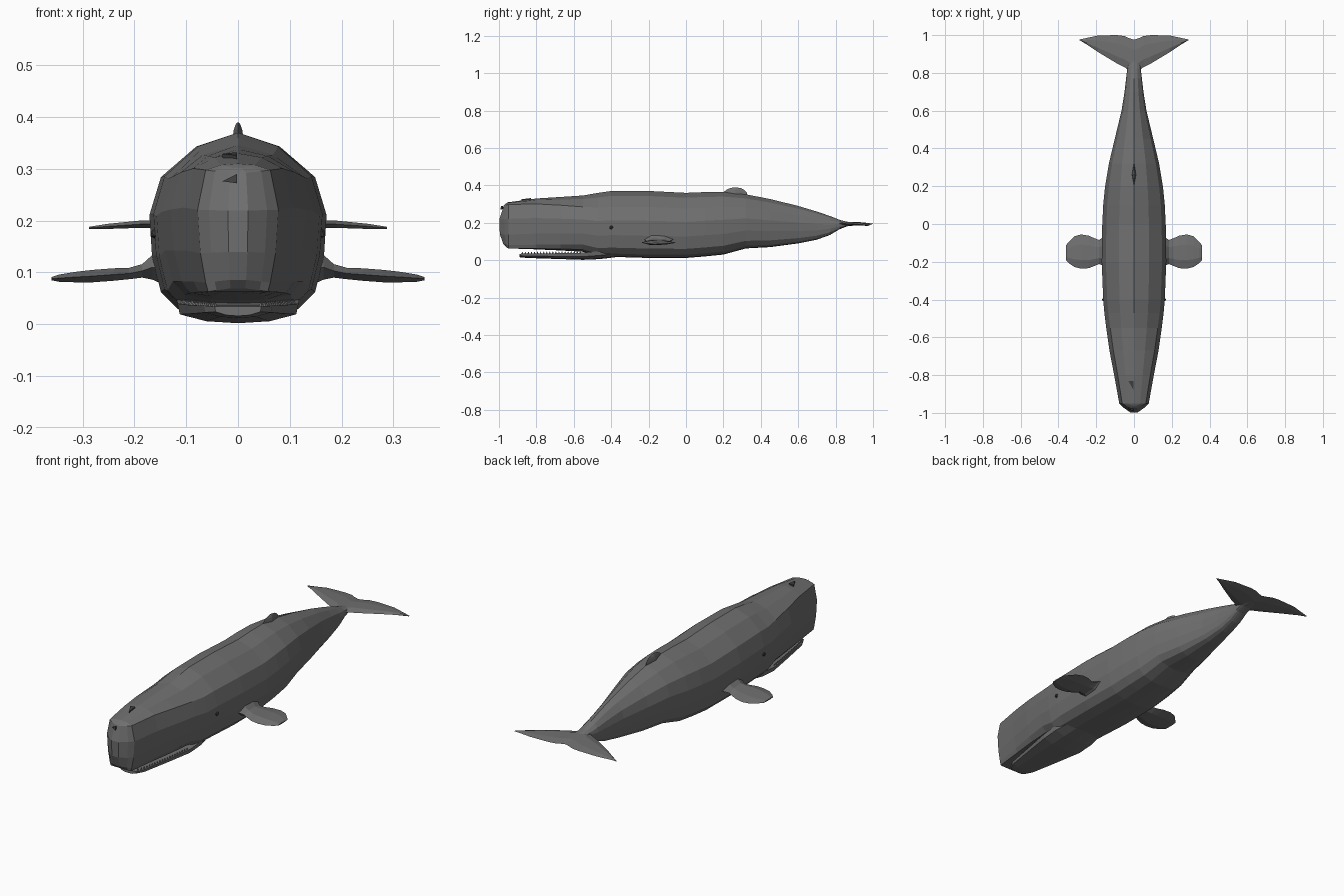
import bpy, bmesh, math
from mathutils import Vector

if "Cube" in bpy.data.objects:
    bpy.data.objects.remove(bpy.data.objects["Cube"])


def material(name, v):
    m = bpy.data.materials.new(name)
    m.diffuse_color = (v, v, v, 1)
    m.use_nodes = True
    m.node_tree.nodes["Principled BSDF"].inputs["Base Color"].default_value = m.diffuse_color
    return m


SKIN = material("whale grey", 0.16)
DARK = material("dark grey", 0.05)


def finish(name, bm, mat=SKIN):
    bmesh.ops.remove_doubles(bm, verts=bm.verts, dist=0.0004)
    bmesh.ops.recalc_face_normals(bm, faces=bm.faces)
    me = bpy.data.meshes.new(name)
    bm.to_mesh(me)
    bm.free()
    me.materials.append(mat)
    ob = bpy.data.objects.new(name, me)
    bpy.context.collection.objects.link(ob)
    return ob


def loft(name, rings, strip_caps=False, mat=SKIN):
    """Skin a list of equal-length closed rings and cap the ends."""
    bm = bmesh.new()
    vs = [[bm.verts.new(p) for p in r] for r in rings]
    n = len(rings[0])
    for a, b in zip(vs, vs[1:]):
        for i in range(n):
            j = (i + 1) % n
            bm.faces.new((a[i], a[j], b[j], b[i]))
    for r in (vs[0], vs[-1]):
        if strip_caps:  # join left and right halves in level strips
            h = n // 2
            for i in range(h):
                q = [r[i], r[i + 1], r[-i - 1], r[-i]]
                bm.faces.new(list(dict.fromkeys(q)))
        else:
            bm.faces.new(r)
    return finish(name, bm, mat)


def mirrored(half):
    """Full ring from a half ring running top centre to bottom centre."""
    return half + [(-x, y, z) for x, y, z in reversed(half[1:-1])]


# body: half cross-sections (share of width, share of height)
HEAD = [(0, 1), (.42, .99), (.8, .95), (1, .64), (.93, .3), (.8, .07), (.74, 0), (.4, 0), (0, 0)]
TRUNK = [(0, 1), (.47, .925), (.87, .76), (1, .555), (.97, .33), (.87, .14), (.68, .05), (.36, .01), (0, 0)]

# y, half width, top, bottom, blend from head to trunk
STATIONS = [
    (-.95, .078, .31, .063, 0), (-.8, .105, .33, .058, .3),
    (-.67, .13, .338, .052, .55), (-.55, .147, .346, .045, .8),
    (-.47, .157, .36, .018, .95), (-.4, .163, .37, .018, 1),
    (-.2, .171, .37, .012, 1), (0, .168, .36, .012, 1),
    (.1, .163, .364, .02, 1), (.2, .153, .365, .03, 1),
    (.32, .133, .352, .063, 1), (.45, .102, .327, .07, 1),
    (.6, .066, .29, .09, 1), (.7, .05, .26, .11, 1),
    (.77, .042, .236, .135, 1), (.82, .036, .216, .165, 1),
    (.86, .034, .206, .181, 1), (.93, .012, .199, .188, 1)]


def body_ring(y, w, top, bot, t):
    half = []
    for (hx, hz), (bx, bz) in zip(HEAD, TRUNK):
        half.append((w * (hx + (bx - hx) * t), y, bot + (top - bot) * (hz + (bz - hz) * t)))
    return mirrored(half)


rings = [body_ring(*s) for s in STATIONS]
# rounded forehead: shrink the first ring and push it forward
for s, zs, d in ((.72, .98, .022), (.25, .95, .048)):
    cap = []
    for x, y, z in body_ring(*STATIONS[0]):
        k = (z - .187) / .1235
        cap.append((x * s, -.95 - d * math.sqrt(max(0, 1 - k * k * .95)) * 1.03, .187 + (z - .187) * zs))
    rings.insert(0, cap)
loft("body", rings, True)

# lower jaw
jaw = []
for y, w, top, bot in [(-.89, .045, .034, .016), (-.85, .066, .036, .012), (-.7, .092, .037, .007),
                       (-.55, .117, .04, .002), (-.46, .118, .05, .006), (-.36, .10, .06, .018)]:
    h = top - bot
    jaw.append(mirrored([(0, y, top), (w, y, top), (w * .96, y, bot + h * .45),
                         (w * .52, y, bot + h * .1), (0, y, bot)]))
loft("lower_jaw", jaw, True)

# teeth along both edges of the jaw
bm = bmesh.new()
for side in (-1, 1):
    for i in range(20):
        t = i / 19
        y = -.875 + .31 * t
        x = (.045 + .062 * t ** .7) * side
        z = .034 + .004 * t
        base = [bm.verts.new((x + .005 * math.cos(a), y + .005 * math.sin(a), z))
                for a in (0, math.pi / 2, math.pi, math.pi * 1.5)]
        tip = bm.verts.new((x, y, z + .012))
        bm.faces.new(base)
        for k in range(4):
            bm.faces.new((base[k], base[(k + 1) % 4], tip))
finish("teeth", bm)


def blade(x, y0, y1, z, t):
    """Lens section of a flipper or fluke at one x position."""
    m0, m1 = y0 + (y1 - y0) * .25, y0 + (y1 - y0) * .7
    return [(x, y0, z), (x, m0, z + t), (x, m1, z + t * .8),
            (x, y1, z), (x, m1, z - t * .8), (x, m0, z - t)]


# side flippers: x, leading y, trailing y, height, half thickness
FLIPPER = [(.14, -.235, -.055, .11, .035), (.165, -.22, -.07, .11, .024), (.185, -.212, -.085, .103, .013),
           (.21, -.222, -.075, .098, .011), (.24, -.234, -.062, .096, .012), (.28, -.236, -.055, .093, .012),
           (.315, -.228, -.065, .091, .01), (.345, -.208, -.095, .089, .007), (.36, -.192, -.112, .088, .003)]
for side, label in ((1, "right"), (-1, "left")):
    loft(label + "_flipper", [[(x * side, y, z) for x, y, z in blade(*s)] for s in FLIPPER])

# tail flukes
FLUKE = [(0, .80, .975, .195, .011), (.03, .815, .985, .195, .010), (.05, .83, .995, .195, .009),
         (.09, .85, 1.0, .195, .008), (.19, .91, .998, .193, .007), (.25, .95, .985, .189, .005),
         (.288, .973, .977, .186, .002)]
half = [blade(*s) for s in FLUKE]
left = [[(-x, y, z) for x, y, z in r] for r in reversed(half[1:])]
loft("tail_flukes", left + half)

# dorsal fin: height, front y, back y, half width
fin = []
for z, y0, y1, w in [(.33, .18, .33, .012), (.362, .2, .325, .01), (.376, .215, .312, .008),
                     (.385, .235, .295, .005), (.389, .252, .272, .002)]:
    m = (y0 + y1) / 2
    fin.append([(0, y0, z), (w, m, z), (0, y1, z), (-w, m, z)])
loft("dorsal_fin", fin)

# eyes
for side, label in ((1, "right"), (-1, "left")):
    bm = bmesh.new()
    bmesh.ops.create_icosphere(bm, subdivisions=1, radius=.011)
    bmesh.ops.translate(bm, verts=bm.verts, vec=Vector((.159 * side, -.4, .175)))
    finish(label + "_eye", bm, DARK)


# blowhole: thin triangular plates on the left of the brow
def plate(name, tri, off):
    o = Vector(off)
    loft(name, [[Vector(p) - o for p in tri], [Vector(p) + o for p in tri]], mat=DARK)


plate("blowhole", [(-.03, -.83, .325), (-.002, -.88, .322), (-.002, -.83, .328)], (0, 0, .004))
plate("nostril", [(-.03, -.975, .276), (-.002, -.984, .29), (-.002, -.989, .272)], (0, .004, 0))
